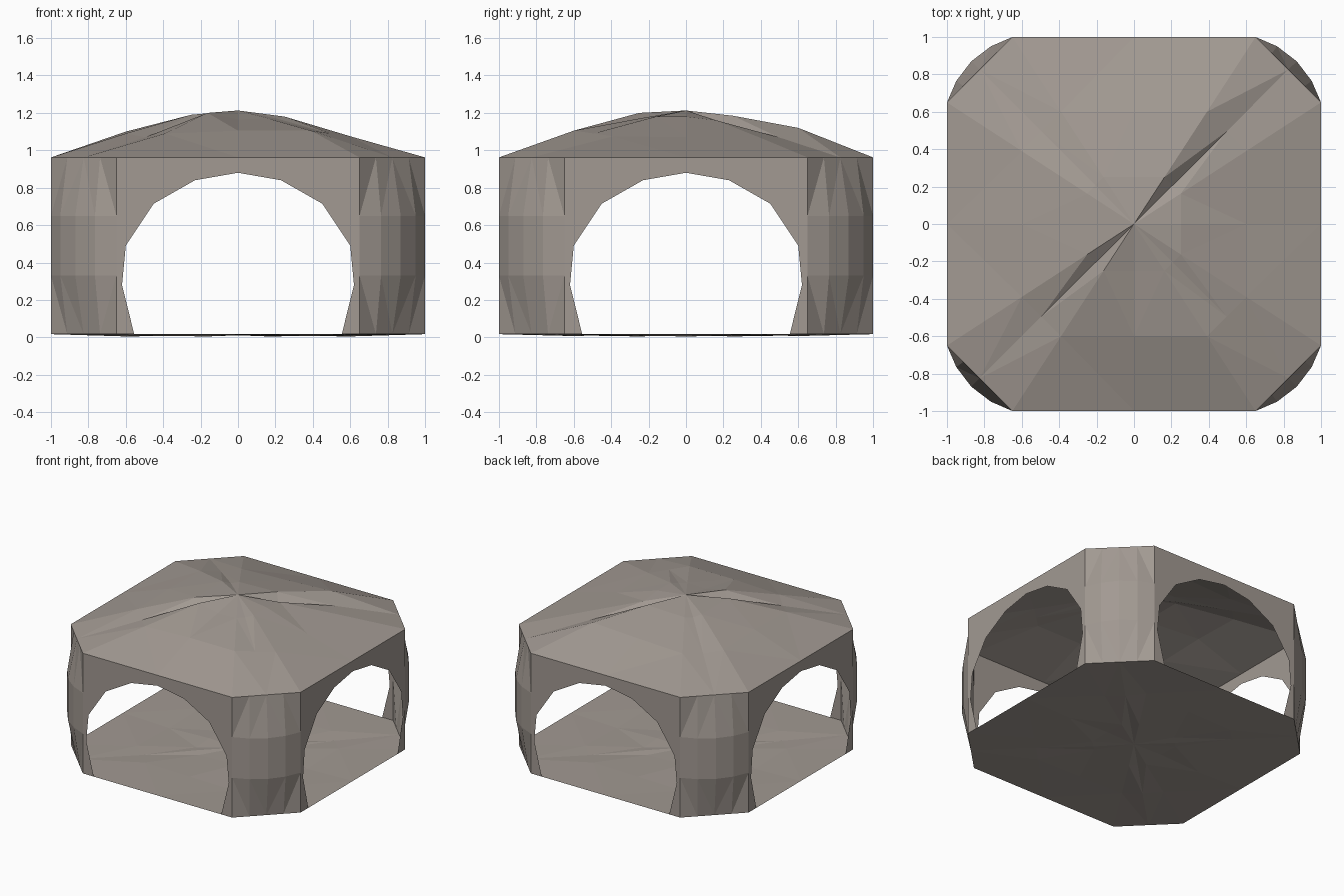
import bpy, bmesh
from math import pi
from mathutils import Matrix, Vector

cube = bpy.data.objects.get("Cube")
if cube:
    bpy.data.objects.remove(cube)

stone = bpy.data.materials.new("warm grey stone")
stone.use_nodes = True
colour = (0.36, 0.32, 0.288, 1)
stone.diffuse_color = colour
stone.node_tree.nodes["Principled BSDF"].inputs["Base Color"].default_value = colour

BASE, EAVE, APEX = 0.017, 0.962, 1.213
CHAMFER = 0.65


def finish(name, bm, outward=None):
    """Weld seams, face normals along the given direction, make an object."""
    bmesh.ops.remove_doubles(bm, verts=bm.verts, dist=1e-4)
    for f in bm.faces:
        f.normal_update()
        if outward and f.normal.dot(Vector(outward)) < 0:
            f.normal_flip()
    mesh = bpy.data.meshes.new(name)
    bm.to_mesh(mesh)
    bm.free()
    mesh.materials.append(stone)
    obj = bpy.data.objects.new(name, mesh)
    bpy.context.collection.objects.link(obj)
    return obj


def loft(bm, rows, closed=False):
    """Skin a list of equally long point rows with quads."""
    grid = [[bm.verts.new(p) for p in row] for row in rows]
    for a, b in zip(grid, grid[1:]):
        for i in range(len(a) if closed else len(a) - 1):
            j = (i + 1) % len(a)
            bm.faces.new((a[i], a[j], b[j], b[i]))
    return grid


# Octagon outline: each side gives its middle, corner, chamfer middle, corner
mid = (1 + CHAMFER) / 2
quarter = [Vector((1, 0)), Vector((1, CHAMFER)), Vector((mid, mid)), Vector((CHAMFER, 1))]
outline = [Matrix.Rotation(k * pi / 2, 2) @ p for k in range(4) for p in quarter]


def crumpled_cap(name, edge_z, middle, inner, centre_z):
    bm = bmesh.new()
    rings = [(1, [edge_z] * 16), (0.6, middle), (0.25, inner)]
    rows = [[(p.x * s, p.y * s, z) for p, z in zip(outline, zs)] for s, zs in rings]
    grid = loft(bm, rows, closed=True)
    tip = bm.verts.new((0, 0, centre_z))
    last = grid[-1]
    for i in range(16):
        bm.faces.new((last[i], last[(i + 1) % 16], tip))
    bmesh.ops.triangulate(bm, faces=bm.faces)
    return finish(name, bm, (0, 0, 1))


# Roof with radial folds
crumpled_cap(
    "roof", EAVE,
    [1.07, 1.07, 1.07, 1.12, 1.1, 1.085, 1.075, 1.09, 1.1, 1.09, 1.07, 1.09, 1.105, 1.105, 1.09, 1.075],
    [1.18, 1.16, 1.13, 1.185, 1.18, 1.175, 1.17, 1.19, 1.19, 1.19, 1.15, 1.2, 1.165, 1.17, 1.17, 1.18],
    APEX)

# Nearly flat floor with slight ripples
ripple = [0.002 * (i * 5 % 8) for i in range(16)]
crumpled_cap("floor", BASE, [0.005 + r for r in ripple],
             [0.019 - r for r in ripple], 0.012)

# Arched walls: half profile mirrored, then turned to the four sides
arch = [(0.555, BASE), (0.62, 0.28), (0.6, 0.49), (0.45, 0.715), (0.23, 0.84), (0, 0.88)]
frame = [(CHAMFER, BASE), (CHAMFER, 0.33), (CHAMFER, 0.65), (CHAMFER, EAVE), (0.25, EAVE), (0, EAVE)]


def both_halves(half):
    return ([(x, -1, z) for x, z in half]
            + [(-x, -1, z) for x, z in reversed(half[:-1])])


for k, side in enumerate(("front", "left", "back", "right")):
    bm = bmesh.new()
    loft(bm, [both_halves(arch), both_halves(frame)])
    wall = finish(side + "_arch_wall", bm, (0, -1, 0))
    wall.data.transform(Matrix.Rotation(k * pi / 2, 4, "Z"))

# Corner panels: straight at top and bottom, bulging between
chord = [quarter[1].lerp(quarter[3], t / 4) for t in range(5)]
bulge = [Vector(p) for p in ((1, CHAMFER), (0.95, 0.765), (0.87, 0.87), (0.765, 0.95), (CHAMFER, 1))]
levels = [(chord, BASE), (bulge, 0.33), (bulge, 0.65), (chord, EAVE)]
for k, place in enumerate(("back_left", "back_right", "front_right", "front_left")):
    bm = bmesh.new()
    loft(bm, [[(p.x, p.y, z) for p in row] for row, z in levels])
    bmesh.ops.triangulate(bm, faces=bm.faces)
    panel = finish(place + "_corner_panel", bm, (1, 1, 0))
    panel.data.transform(Matrix.Rotation(k * pi / 2, 4, "Z"))
